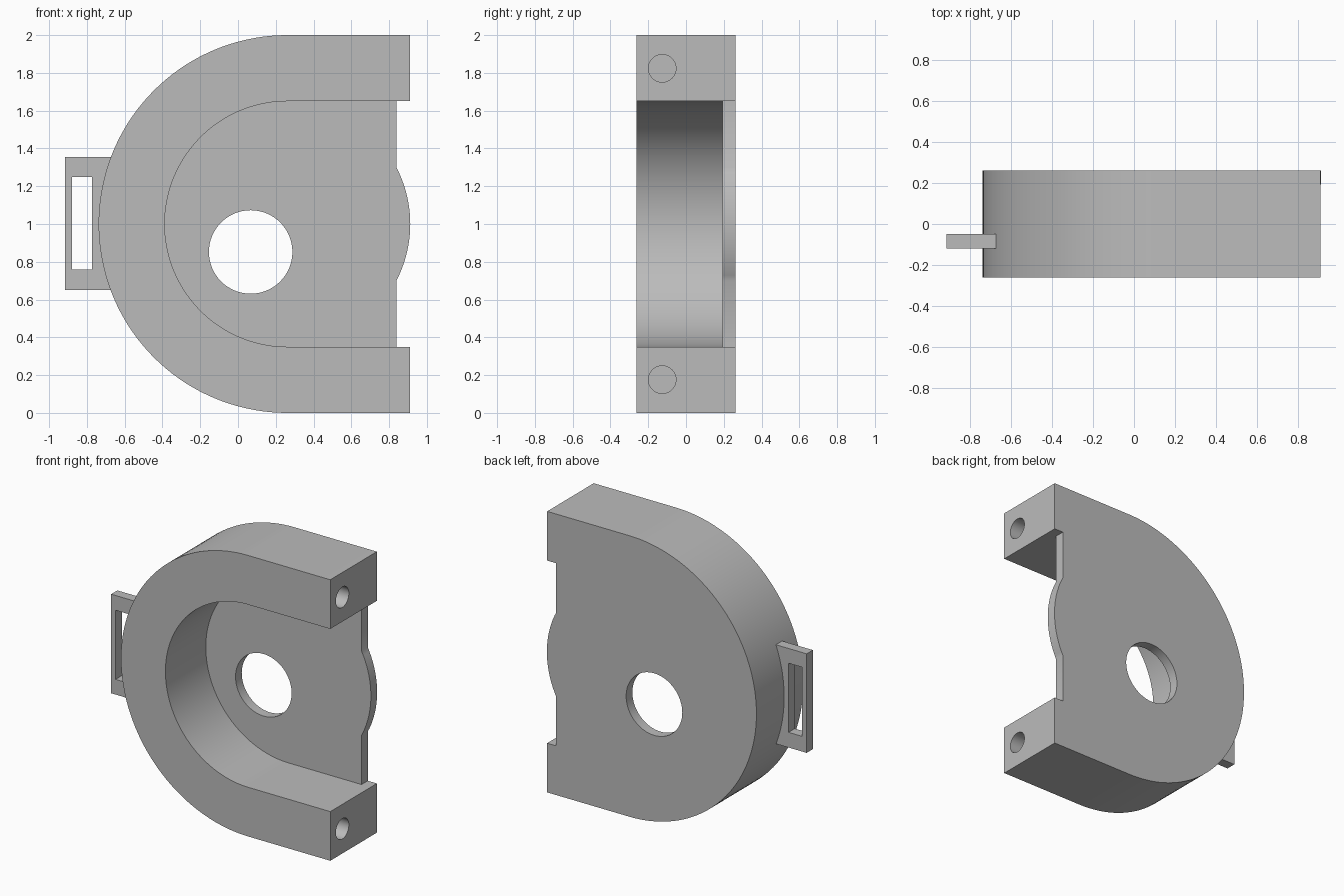
import bpy, bmesh
from math import cos, sin, pi, asin, radians
from mathutils import Matrix, Vector

cube = bpy.data.objects.get("Cube")
if cube:
    bpy.data.objects.remove(cube, do_unlink=True)

grey = bpy.data.materials.new("plain grey")
grey.use_nodes = True
colour = (0.5, 0.5, 0.5, 1)
grey.diffuse_color = colour
grey.node_tree.nodes["Principled BSDF"].inputs["Base Color"].default_value = colour

CX, CZ = 0.262, 1.0      # shared centre of the round profiles
OUTER, INNER = 1.0, 0.65
RIGHT, BACK = 0.91, 0.262


def arc(cx, cz, r, start, end, n):
    return [(cx + r * cos(start + (end - start) * i / n),
             cz + r * sin(start + (end - start) * i / n)) for i in range(n + 1)]


def prism(name, outline, y0, y1):
    """Extrude an x-z outline along y."""
    bm = bmesh.new()
    face = bm.faces.new([bm.verts.new((x, y0, z)) for x, z in outline])
    new = bmesh.ops.extrude_face_region(bm, geom=[face])["geom"]
    bmesh.ops.translate(bm, vec=Vector((0, y1 - y0, 0)),
                        verts=[v for v in new if isinstance(v, bmesh.types.BMVert)])
    bmesh.ops.recalc_face_normals(bm, faces=bm.faces)
    mesh = bpy.data.meshes.new(name)
    bm.to_mesh(mesh)
    bm.free()
    mesh.materials.append(grey)
    obj = bpy.data.objects.new(name, mesh)
    bpy.context.collection.objects.link(obj)
    return obj


def select(obj):
    bpy.ops.object.select_all(action="DESELECT")
    obj.select_set(True)
    bpy.context.view_layer.objects.active = obj


def cut(obj, cutter):
    select(obj)
    mod = obj.modifiers.new("cut", "BOOLEAN")
    mod.operation, mod.solver, mod.object = "DIFFERENCE", "EXACT", cutter
    bpy.ops.object.modifier_apply(modifier=mod.name)
    bpy.data.objects.remove(cutter, do_unlink=True)


def box(x0, x1, z0, z1):
    return [(x0, z0), (x1, z0), (x1, z1), (x0, z1)]


# Housing: round left side, two straight arms, notched edge with a central bulge
swing = asin(0.3 / INNER)
bulge = arc(CX, CZ, INNER, -swing, swing, 20)
edge = bulge[0][0]
low, high = CZ - INNER, CZ + INNER
outline = ([(RIGHT, 2)] + arc(CX, CZ, OUTER, pi / 2, 3 * pi / 2, 72)
           + [(RIGHT, 0), (RIGHT, low), (edge, low)] + bulge
           + [(edge, high), (RIGHT, high)])
housing = prism("housing", outline, -BACK, BACK)

# Pocket open to the front and right, leaving a thin back plate
pocket = [(1.2, high)] + arc(CX, CZ, INNER, pi / 2, 3 * pi / 2, 72) + [(1.2, low)]
cut(housing, prism("pocket_cutter", pocket, -0.5, 0.192))

# Round window through the back plate
cut(housing, prism("window_cutter", arc(0.067, 0.852, 0.221, 0, 2 * pi, 64)[:-1], 0.1, 0.5))

# Blind screw holes in the arm ends
for z in (0.176, 1.824):
    drill = prism("drill_cutter", arc(0, 0, 0.073, 0, 2 * pi, 40)[:-1], 0, 0.8)
    drill.data.transform(Matrix.Translation((1.3, -0.126, z)) @ Matrix.Rotation(pi / 2, 4, "Z"))
    cut(housing, drill)

# Strap loop on the rounded side
loop = prism("strap_loop", box(-0.915, -0.6, 0.65, 1.355), -0.12, -0.05)
cut(loop, prism("slot_cutter", box(-0.88, -0.772, 0.758, 1.25), -0.5, 0.5))

select(housing)
bpy.ops.object.shade_smooth_by_angle(angle=radians(30))
